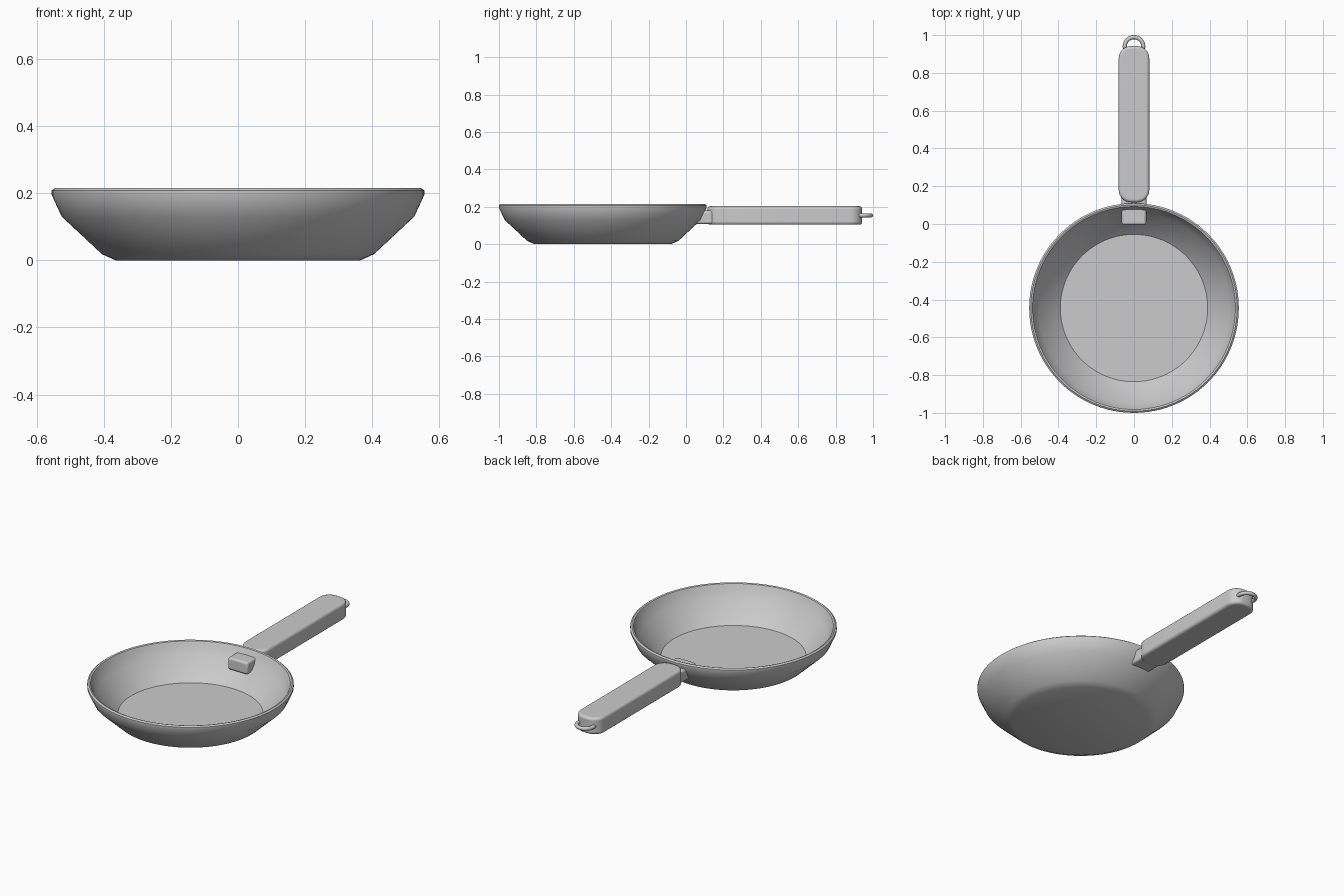
import bpy, bmesh, math

if "Cube" in bpy.data.objects:
    bpy.data.objects.remove(bpy.data.objects["Cube"])


def finish(name, bm, angle=35):
    bmesh.ops.recalc_face_normals(bm, faces=bm.faces)
    me = bpy.data.meshes.new(name)
    bm.to_mesh(me)
    bm.free()
    ob = bpy.data.objects.new(name, me)
    bpy.context.collection.objects.link(ob)
    bpy.ops.object.select_all(action='DESELECT')
    ob.select_set(True)
    bpy.context.view_layer.objects.active = ob
    bpy.ops.object.shade_smooth_by_angle(angle=math.radians(angle))
    return ob


def add_bevel(ob, width, segments):
    mod = ob.modifiers.new("rounding", 'BEVEL')
    mod.width = width
    mod.segments = segments
    mod.limit_method = 'ANGLE'
    mod.angle_limit = math.radians(40)


# Pan body: closed shell profile (radius, height), spun about its axis
PAN_Y, SIDES = -0.445, 96
profile = [(0.365, 0), (0.405, 0.018), (0.525, 0.13), (0.555, 0.195),
           (0.555, 0.208), (0.546, 0.215), (0.537, 0.212), (0.53, 0.198),
           (0.505, 0.14), (0.39, 0.032)]
bm = bmesh.new()
rings = []
for r, z in profile:
    rings.append([bm.verts.new((r * math.cos(2 * math.pi * i / SIDES),
                                PAN_Y + r * math.sin(2 * math.pi * i / SIDES), z))
                  for i in range(SIDES)])
for a, b in zip(rings, rings[1:]):
    for i in range(SIDES):
        j = (i + 1) % SIDES
        bm.faces.new((a[i], a[j], b[j], b[i]))
bm.faces.new(rings[0])
bm.faces.new(rings[-1])
finish("pan_body", bm, 40)

# Handle: rounded bar outline extruded upward, with softened edges
HALF_W, Y0, Y1, R = 0.081, 0.115, 0.942, 0.066
bm = bmesh.new()
outline = []
for cx, cy, start in ((HALF_W - R, Y1 - R, 0), (R - HALF_W, Y1 - R, 90),
                      (R - HALF_W, Y0 + R, 180), (HALF_W - R, Y0 + R, 270)):
    for k in range(9):
        a = math.radians(start + 90 * k / 8)
        outline.append(bm.verts.new((cx + R * math.cos(a), cy + R * math.sin(a), 0.104)))
base = bm.faces.new(outline)
top = bmesh.ops.extrude_face_region(bm, geom=[base])
bmesh.ops.translate(bm, vec=(0, 0, 0.099),
                    verts=[v for v in top["geom"] if isinstance(v, bmesh.types.BMVert)])
if base.is_valid is False or base not in bm.faces[:]:
    bmesh.ops.holes_fill(bm, edges=bm.edges)
handle = finish("handle", bm)
add_bevel(handle, 0.014, 3)

# Bracket block passing through the pan wall into the handle
bm = bmesh.new()
bmesh.ops.create_cube(bm, size=1)
bmesh.ops.scale(bm, vec=(0.13, 0.155, 0.072), verts=bm.verts)
bmesh.ops.translate(bm, vec=(0, 0.0725, 0.144), verts=bm.verts)
bracket = finish("handle_bracket", bm)
add_bevel(bracket, 0.012, 3)

# Hanging ring at the handle tip
bpy.ops.mesh.primitive_torus_add(major_radius=0.049, minor_radius=0.011,
                                 major_segments=40, minor_segments=12,
                                 location=(0, 0.94, 0.154))
ring = bpy.context.object
ring.name = "hanging_ring"
bpy.ops.object.shade_smooth()
